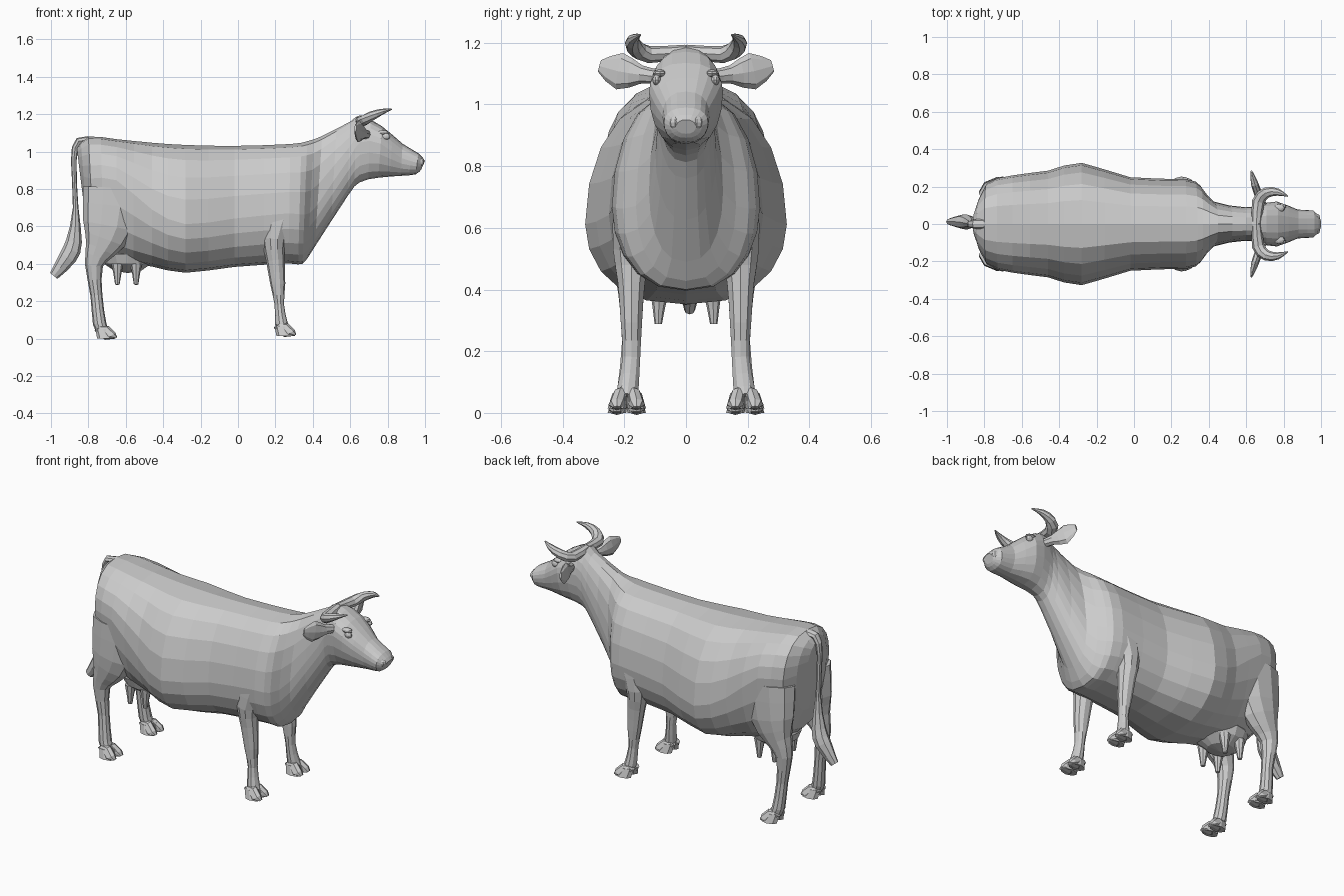
import bpy, bmesh
from math import sin, cos, pi
from mathutils import Vector

if "Cube" in bpy.data.objects:
    bpy.data.objects.remove(bpy.data.objects["Cube"])

X, Y, Z = Vector((1, 0, 0)), Vector((0, 1, 0)), Vector((0, 0, 1))


def smooth_path(pts, steps=2):
    """Catmull-Rom interpolation of tuples: adds in-between stations."""
    out = []
    for i in range(len(pts) - 1):
        a, b, c, d = (pts[max(i - 1, 0)], pts[i], pts[i + 1], pts[min(i + 2, len(pts) - 1)])
        for k in range(steps):
            t = k / steps
            out.append([q + t / 2 * (r - p + t * (2 * p - 5 * q + 4 * r - s
                        + t * (3 * (q - r) + s - p))) for p, q, r, s in zip(a, b, c, d)])
    return out + [list(pts[-1])]


def loft(name, rings):
    """Skin a list of equal-length vertex rings and cap both ends."""
    bm = bmesh.new()
    loops = [[bm.verts.new(p) for p in r] for r in rings]
    n = len(loops[0])
    for a, b in zip(loops, loops[1:]):
        for i in range(n):
            j = (i + 1) % n
            bm.faces.new((a[i], a[j], b[j], b[i]))
    bm.faces.new(loops[0])
    bm.faces.new(loops[-1])
    bmesh.ops.recalc_face_normals(bm, faces=bm.faces)
    me = bpy.data.meshes.new(name)
    bm.to_mesh(me)
    bm.free()
    bpy.context.collection.objects.link(bpy.data.objects.new(name, me))


def section(xt, zt, xb, zb, w, wide, n=20):
    """Body section from top point to bottom point, widest at fraction 'wide' up."""
    ring = []
    for i in range(n):
        c, s = cos(2 * pi * i / n), sin(2 * pi * i / n)
        f = wide + c * ((1 - wide) if c > 0 else wide)
        y = w * abs(s) ** .8 * (1 if s > 0 else -1)
        ring.append(Vector((xb + (xt - xb) * f, y, zb + (zt - zb) * f)))
    return ring


def tube(name, pts, ref, side=1, n=8, axis=None, steps=2):
    """Tube along (x, y, z, radius along ref, radius across); side=-1 mirrors in y."""
    pts = smooth_path(pts, steps)
    cs = [Vector(p[:3]) for p in pts]
    rings = []
    for i, p in enumerate(pts):
        t = axis or (cs[min(i + 1, len(cs) - 1)] - cs[max(i - 1, 0)]).normalized()
        u = (ref - t * ref.dot(t)).normalized()
        v = t.cross(u)
        ring = [cs[i] + u * p[3] * cos(2 * pi * k / n) + v * p[4] * sin(2 * pi * k / n)
                for k in range(n)]
        rings.append([Vector((q.x, q.y * side, q.z)) for q in ring])
    loft(name, rings)


def ball(name, loc, scale, seg=10):
    bpy.ops.mesh.primitive_uv_sphere_add(segments=seg, ring_count=6, location=loc, scale=scale)
    bpy.context.object.name = name


# torso, neck and head as one skin
skin = [
    (-.862, 1.02, -.825, .72, .07, .55), (-.80, 1.08, -.77, .49, .215, .62),
    (-.65, 1.066, -.65, .42, .26, .66), (-.46, 1.047, -.46, .385, .285, .46),
    (-.28, 1.035, -.28, .352, .327, .38), (-.02, 1.03, -.02, .383, .25, .40),
    (.28, 1.04, .27, .402, .24, .42),
    (.37, 1.055, .345, .40, .205, .40), (.45, 1.083, .41, .49, .12, .38),
    (.60, 1.16, .585, .76, .09, .5), (.655, 1.192, .65, .835, .10, .6),
    (.77, 1.135, .75, .86, .12, .66), (.88, 1.042, .87, .87, .077, .55),
    (.965, .99, .95, .878, .072, .55), (1, .95, .98, .905, .032, .5)]
loft("body_neck_head", [section(*s) for s in smooth_path(skin)])

for side, tag in ((1, "left"), (-1, "right")):
    # legs
    tube("front_leg_" + tag, [
        (.22, .165, .66, .10, .075), (.192, .175, .53, .064, .065), (.20, .177, .42, .05, .046),
        (.213, .177, .29, .04, .036), (.221, .177, .18, .025, .03), (.232, .188, .08, .034, .036),
        (.25, .192, .045, .03, .034)], X, side, 10)
    tube("hind_leg_" + tag, [
        (-.67, .165, .80, .16, .09), (-.69, .178, .60, .14, .078), (-.735, .178, .48, .085, .06),
        (-.77, .178, .39, .048, .044), (-.757, .178, .23, .032, .031), (-.74, .188, .08, .036, .036),
        (-.722, .192, .045, .03, .034)], X, side, 10)
    # cloven hooves, low at the toe
    for leg, hx, hz in (("front", .25, .015), ("hind", -.708, 0)):
        for k, y, toe in (("inner", .17, -.01), ("outer", .212, .012)):
            tube(f"{leg}_hoof_{k}_{tag}", [
                (hx - .042, y, hz + .055, .02, .018), (hx - .015, y, hz + .046, .038, .025),
                (hx + .025, y + toe, hz + .012, .034, .027), (hx + .056, y + toe, hz + .003, .007, .014)],
                Z, side, 8, Vector((.55, 0, -.835)), 1)
            tube(f"{leg}_sole_{k}_{tag}", [
                (hx - .012, y, hz + .05, .042, .026), (hx + .005, y + toe, hz, .05, .03)],
                X, side, 8, Z, 1)
    # horns
    tube("horn_" + tag, [
        (.655, 0, 1.172, .022, .026), (.665, .12, 1.162, .028, .034), (.71, .168, 1.188, .026, .029),
        (.77, .17, 1.213, .016, .019), (.822, .148, 1.226, .003, .003)], Z, side)
    # ears
    tube("ear_" + tag, [
        (.69, .09, 1.09, .024, .024), (.67, .145, 1.097, .03, .022), (.645, .215, 1.108, .06, .02),
        (.628, .28, 1.125, .02, .006)], Z, side)
    # face details
    ball("eye_" + tag, (.79, side * .095, 1.08), (.024, .014, .018))
    ball("eyebrow_" + tag, (.775, side * .085, 1.1), (.034, .022, .014), 8)
    ball("nostril_rim_" + tag, (.975, side * .036, .942), (.02, .02, .022), 8)
    # teats
    for k, x in (("rear", -.645), ("front", -.545)):
        tube(f"teat_{k}_{tag}", [(x, .085, .40, .032, .032), (x, .088, .345, .021, .021),
                                 (x, .09, .288, .012, .012)], X, side)

# udder
ball("udder", (-.59, 0, .45), (.15, .135, .1), 14)

# tail and its tuft
tube("tail", [
    (-.76, 0, 1.055, .03, .02), (-.852, 0, 1.055, .025, .02), (-.878, 0, .95, .017, .015),
    (-.868, 0, .70, .016, .015), (-.877, .008, .52, .033, .043), (-.91, .012, .435, .04, .048),
    (-.985, .012, .335, .018, .025)], Y)
